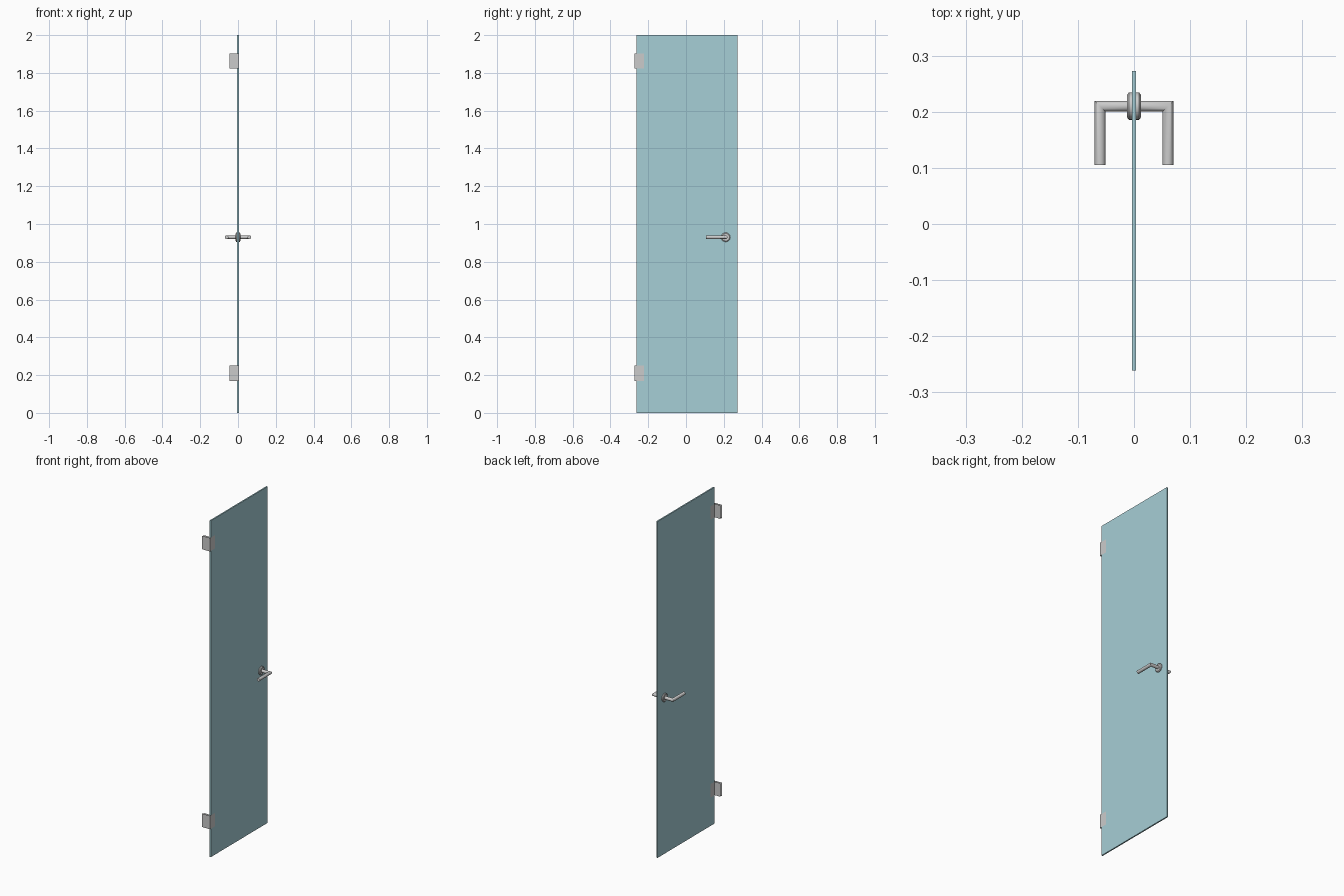
import bpy, bmesh, math
from mathutils import Vector

if "Cube" in bpy.data.objects:
    bpy.data.objects.remove(bpy.data.objects["Cube"])

HANDLE_Y, HANDLE_Z = 0.21, 0.93


def finish(name, bm, smooth=False, fix_normals=True):
    if fix_normals:
        bmesh.ops.recalc_face_normals(bm, faces=bm.faces)
    me = bpy.data.meshes.new(name)
    bm.to_mesh(me)
    bm.free()
    ob = bpy.data.objects.new(name, me)
    bpy.context.collection.objects.link(ob)
    if smooth:
        bpy.ops.object.select_all(action='DESELECT')
        ob.select_set(True)
        bpy.context.view_layer.objects.active = ob
        bpy.ops.object.shade_smooth_by_angle(angle=math.radians(35))
    return ob


def loft(bm, rings):
    # Join equal-length rings of points into a capped tube
    vs = [[bm.verts.new(p) for p in r] for r in rings]
    n = len(vs[0])
    for a, b in zip(vs, vs[1:]):
        for i in range(n):
            j = (i + 1) % n
            bm.faces.new((a[i], a[j], b[j], b[i]))
    bm.faces.new(vs[0])
    bm.faces.new(vs[-1])


# Glass door leaf
bm = bmesh.new()
bmesh.ops.create_cube(bm, size=1)
for v in bm.verts:
    v.co = Vector((v.co.x * 0.008, v.co.y * 0.534 + 0.006, v.co.z * 2 + 1))
door = finish("glass_panel", bm)
glass = bpy.data.materials.new("glass")
glass.diffuse_color = (0.38, 0.62, 0.67, 0.55)
glass.use_nodes = True
glass.node_tree.nodes["Principled BSDF"].inputs["Base Color"].default_value = glass.diffuse_color
door.data.materials.append(glass)

# Hinges: two bent sheets, open at top and bottom
outer = [(-0.045, -0.272), (0.006, -0.272), (0.006, -0.223)]
inner = [(-0.006, -0.223), (-0.006, -0.261), (-0.045, -0.261)]
for name, z0 in (("lower_hinge", 0.17), ("upper_hinge", 1.822)):
    bm = bmesh.new()
    for path in (outer, inner):
        lo = [bm.verts.new((x, y, z0)) for x, y in path]
        hi = [bm.verts.new((x, y, z0 + 0.08)) for x, y in path]
        for i in range(len(path) - 1):
            bm.faces.new((lo[i], lo[i + 1], hi[i + 1], hi[i]))
    finish(name, bm, fix_normals=False)

# Handles: rosette and mitred lever on each side
N = 24
CIRCLE = [(math.cos(2 * math.pi * i / N), math.sin(2 * math.pi * i / N)) for i in range(N)]
for side, s in (("left", -1), ("right", 1)):
    bm = bmesh.new()
    loft(bm, [[(s * x, HANDLE_Y + r * c, HANDLE_Z + r * d) for c, d in CIRCLE]
              for x, r in ((0.004, 0.0245), (0.009, 0.0245), (0.0125, 0.02))])
    finish(side + "_rosette", bm, True)

    R, CX = 0.0095, 0.0605
    bm = bmesh.new()
    start = [(s * 0.01, HANDLE_Y + R * c, HANDLE_Z + R * d) for c, d in CIRCLE]
    mitre = [(s * (CX + R * c), HANDLE_Y + R * c, HANDLE_Z + R * d) for c, d in CIRCLE]
    end = [(s * (CX + R * c), 0.105, HANDLE_Z + R * d) for c, d in CIRCLE]
    loft(bm, [start, mitre, end])
    finish(side + "_lever", bm, True)
